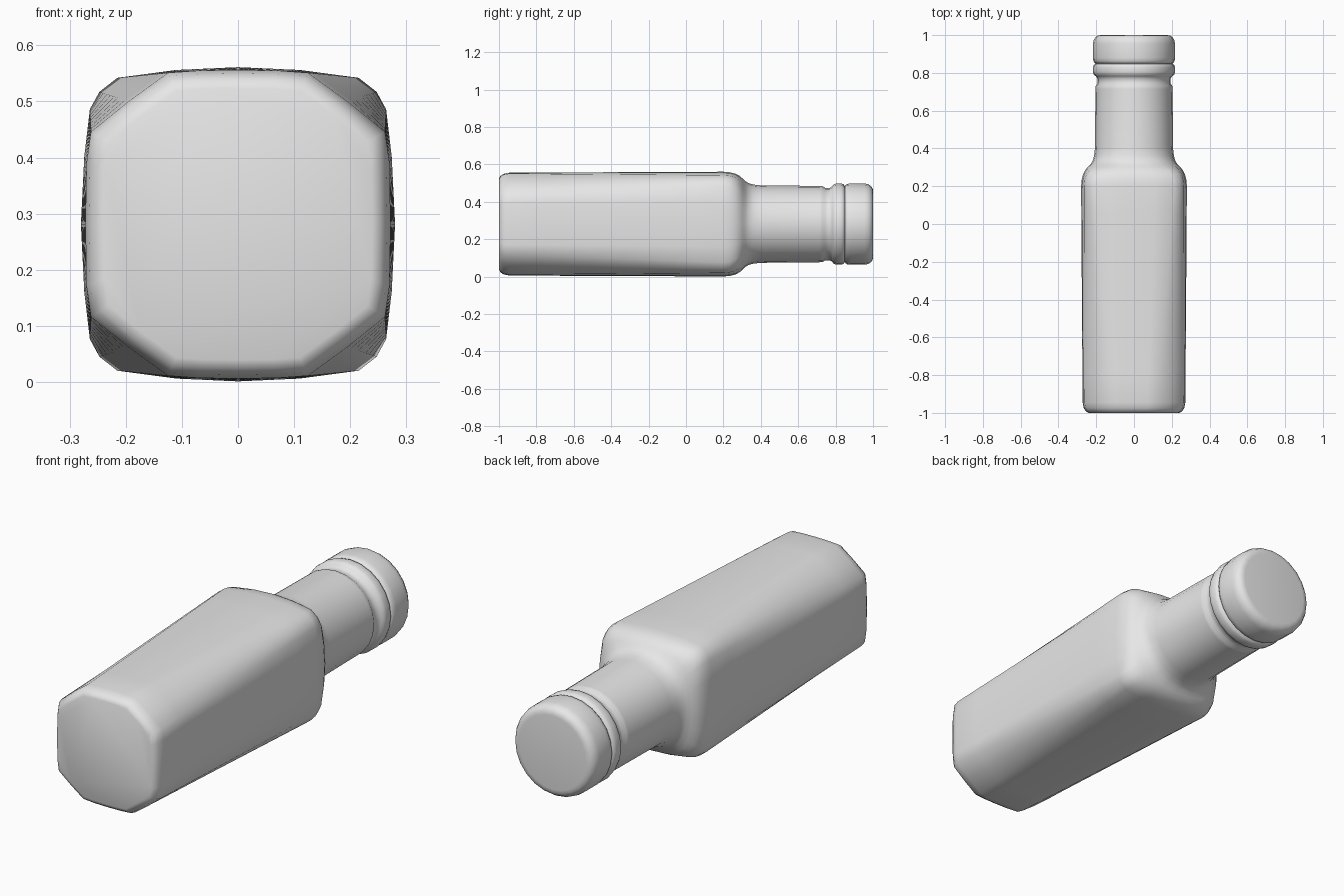
import bpy, bmesh
from math import sin, cos, pi, radians
from mathutils import Vector

cube = bpy.data.objects.get("Cube")
if cube:
    bpy.data.objects.remove(cube)

CENTRE_Z = 0.281

grey = bpy.data.materials.new("plain grey")
grey.use_nodes = True
grey.diffuse_color = (0.8, 0.8, 0.8, 1)
grey.node_tree.nodes["Principled BSDF"].inputs["Base Color"].default_value = (0.8, 0.8, 0.8, 1)


def full_section(quarter):
    """Mirror a quarter outline (x axis to z axis) into a closed ring."""
    q = [Vector(p) for p in quarter]
    ring = q[:]
    ring += [Vector((-p.x, p.y)) for p in reversed(q[:-1])]
    ring += [Vector((-p.x, -p.y)) for p in q[1:]]
    ring += [Vector((p.x, -p.y)) for p in reversed(q[1:-1])]
    return ring


def mix(a, b, t):
    return [p.lerp(q, t) for p, q in zip(a, b)]


def scaled(section, s):
    return [p * s for p in section]


def loft(name, rings):
    """Skin a list of (y, section) rings and close both ends."""
    bm = bmesh.new()
    loops = [[bm.verts.new((p.x, y, p.y + CENTRE_Z)) for p in sec] for y, sec in rings]
    n = len(loops[0])
    for a, b in zip(loops, loops[1:]):
        for i in range(n):
            j = (i + 1) % n
            bm.faces.new((a[i], a[j], b[j], b[i]))
    bm.faces.new(loops[0])
    bm.faces.new(loops[-1])
    bmesh.ops.recalc_face_normals(bm, faces=bm.faces)
    mesh = bpy.data.meshes.new(name)
    bm.to_mesh(mesh)
    bm.free()
    mesh.materials.append(grey)
    obj = bpy.data.objects.new(name, mesh)
    bpy.context.collection.objects.link(obj)
    bpy.ops.object.select_all(action='DESELECT')
    obj.select_set(True)
    bpy.context.view_layer.objects.active = obj
    bpy.ops.object.shade_smooth_by_angle(angle=radians(50))
    return obj


# Cross-sections: octagonal foot, squarer shoulder, round neck
foot = full_section([(0.272, 0), (0.27, 0.11), (0.262, 0.165), (0.195, 0.219),
                     (0.125, 0.27), (0.07, 0.274), (0, 0.275)])
shoulder = full_section([(0.28, 0), (0.274, 0.12), (0.264, 0.205), (0.247, 0.236),
                         (0.215, 0.261), (0.11, 0.275), (0, 0.28)])
unit = full_section([(cos(k * pi / 12), sin(k * pi / 12)) for k in range(7)])
neck = scaled(unit, 0.207)

# Bottle: rounded foot, tapering chamfers, shoulder, neck and collar
rings = [(y, scaled(foot, s)) for y, s in
         [(-1, 0.88), (-0.993, 0.935), (-0.975, 0.977), (-0.945, 1)]]
rings += [(-0.945 + 1.145 * k / 8, mix(foot, shoulder, k / 8)) for k in range(1, 9)]
rings += [(y, mix(shoulder, neck, t)) for y, t in
          [(0.235, 0.04), (0.265, 0.15), (0.287, 0.31), (0.303, 0.5),
           (0.318, 0.7), (0.335, 0.84), (0.36, 0.94), (0.4, 1)]]
rings += [(y, scaled(unit, r)) for y, r in
          [(0.715, 0.204), (0.73, 0.203), (0.745, 0.194), (0.77, 0.194),
           (0.783, 0.203), (0.79, 0.213), (0.805, 0.217), (0.83, 0.217),
           (0.842, 0.213), (0.848, 0.204), (0.856, 0.204)]]
loft("bottle", rings)

# Cap with rounded rims
loft("cap", [(y, scaled(unit, r)) for y, r in
             [(0.849, 0.2), (0.852, 0.208), (0.862, 0.215), (0.88, 0.217),
              (0.955, 0.217), (0.975, 0.213), (0.99, 0.203), (0.998, 0.19), (1, 0.175)]])
